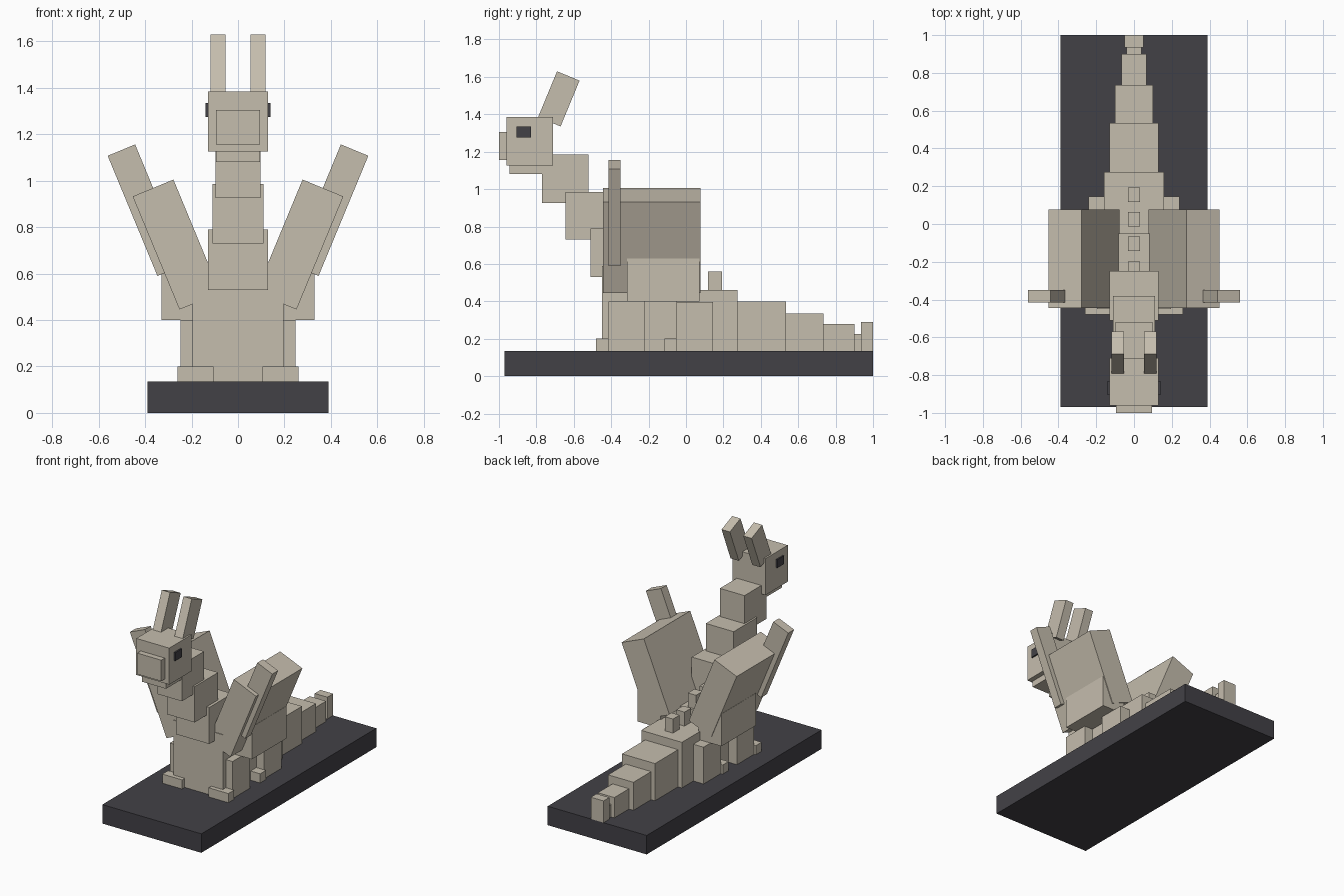
import bpy, math
from mathutils import Matrix, Vector

if "Cube" in bpy.data.objects:
    bpy.data.objects.remove(bpy.data.objects["Cube"])


def material(name, rgb):
    m = bpy.data.materials.new(name)
    m.diffuse_color = (*rgb, 1)
    m.use_nodes = True
    m.node_tree.nodes["Principled BSDF"].inputs["Base Color"].default_value = m.diffuse_color
    return m


STONE = material("pale stone", (0.56, 0.51, 0.42))
DARK = material("charcoal", (0.055, 0.053, 0.062))


def box(name, x, y, z, mat=STONE, axis=None, degrees=0):
    """Box from (min, max) ranges, optionally turned about its own centre."""
    bpy.ops.mesh.primitive_cube_add(size=1)
    o = bpy.context.object
    o.name = name
    ranges = (x, y, z)
    centre = Vector([(a + b) / 2 for a, b in ranges])
    size = [b - a for a, b in ranges]
    turn = Matrix.Rotation(math.radians(degrees), 4, axis) if axis else Matrix()
    o.data.transform(turn @ Matrix.Diagonal((*size, 1)))
    o.location = centre
    o.data.materials.append(mat)
    return o


def centred(c, size):
    return (c - size / 2, c + size / 2)


def pair(name, x, y, z, mat=STONE, axis=None, degrees=0):
    """Same box on both sides of the body."""
    box(name + "_right", x, y, z, mat, axis, degrees)
    mirrored = -degrees if axis == 'Y' else degrees
    box(name + "_left", (-x[1], -x[0]), y, z, mat, axis, mirrored)


FLOOR = 0.135
box("base", (-0.39, 0.39), (-0.97, 1.0), (0, FLOOR), DARK)

# Body and tail: half width, rear y, front y, top z
for name, w, y0, y1, top in [
    ("chest", 0.195, -0.45, -0.25, 0.59),
    ("belly", 0.18, -0.25, -0.05, 0.53),
    ("hips", 0.16, -0.05, 0.275, 0.46),
    ("tail_1", 0.13, 0.275, 0.535, 0.40),
    ("tail_2", 0.10, 0.535, 0.735, 0.335),
    ("tail_3", 0.065, 0.735, 0.90, 0.28),
    ("tail_4", 0.04, 0.90, 0.935, 0.225),
    ("tail_tip", 0.05, 0.935, 1.0, 0.29),
]:
    box(name, (-w, w), (y0, y1), (FLOOR, top))

# Spine bumps
for i, (y, z) in enumerate([(0.155, 0.46), (0.025, 0.46), (-0.105, 0.53), (-0.235, 0.53)]):
    box(f"spine_{i + 1}", (-0.032, 0.032), centred(y, 0.075), (z, z + 0.10))

# Stepped neck
for name, w, y0, y1, z0, z1 in [
    ("neck_1", 0.13, -0.51, -0.25, 0.53, 0.79),
    ("neck_2", 0.11, -0.645, -0.38, 0.73, 0.985),
    ("neck_3", 0.097, -0.77, -0.52, 0.925, 1.185),
    ("jaw", 0.095, -0.945, -0.72, 1.08, 1.30),
]:
    box(name, (-w, w), (y0, y1), (z0, z1))

# Head
box("head", (-0.13, 0.13), (-0.96, -0.71), (1.125, 1.385))
box("snout", (-0.095, 0.095), (-1.0, -0.955), (1.155, 1.305))
pair("eye", (0.125, 0.14), (-0.905, -0.83), (1.275, 1.335), DARK)
pair("horn", (0.053, 0.118), centred(-0.68, 0.13), centred(1.4825, 0.265), axis='X', degrees=-22.5)

# Legs and feet
pair("front_leg", (0.12, 0.247), (-0.415, -0.22), (FLOOR, 0.40))
pair("front_foot", (0.105, 0.26), (-0.48, -0.415), (FLOOR, 0.20))
pair("hind_leg", (0.11, 0.24), (-0.05, 0.145), (FLOOR, 0.397))
pair("hind_foot", (0.11, 0.255), (-0.115, -0.05), (FLOOR, 0.20))

# Wings: upright shoulder, slanted panel and leading finger
pair("shoulder", (0.15, 0.33), (-0.315, 0.072), (0.40, 0.63))
pair("wing", centred(0.265, 0.19), (-0.445, 0.077), centred(0.725, 0.527), axis='Y', degrees=22.5)
pair("wing_finger", centred(0.395, 0.128), (-0.415, -0.35), centred(0.873, 0.56), axis='Y', degrees=22.5)
